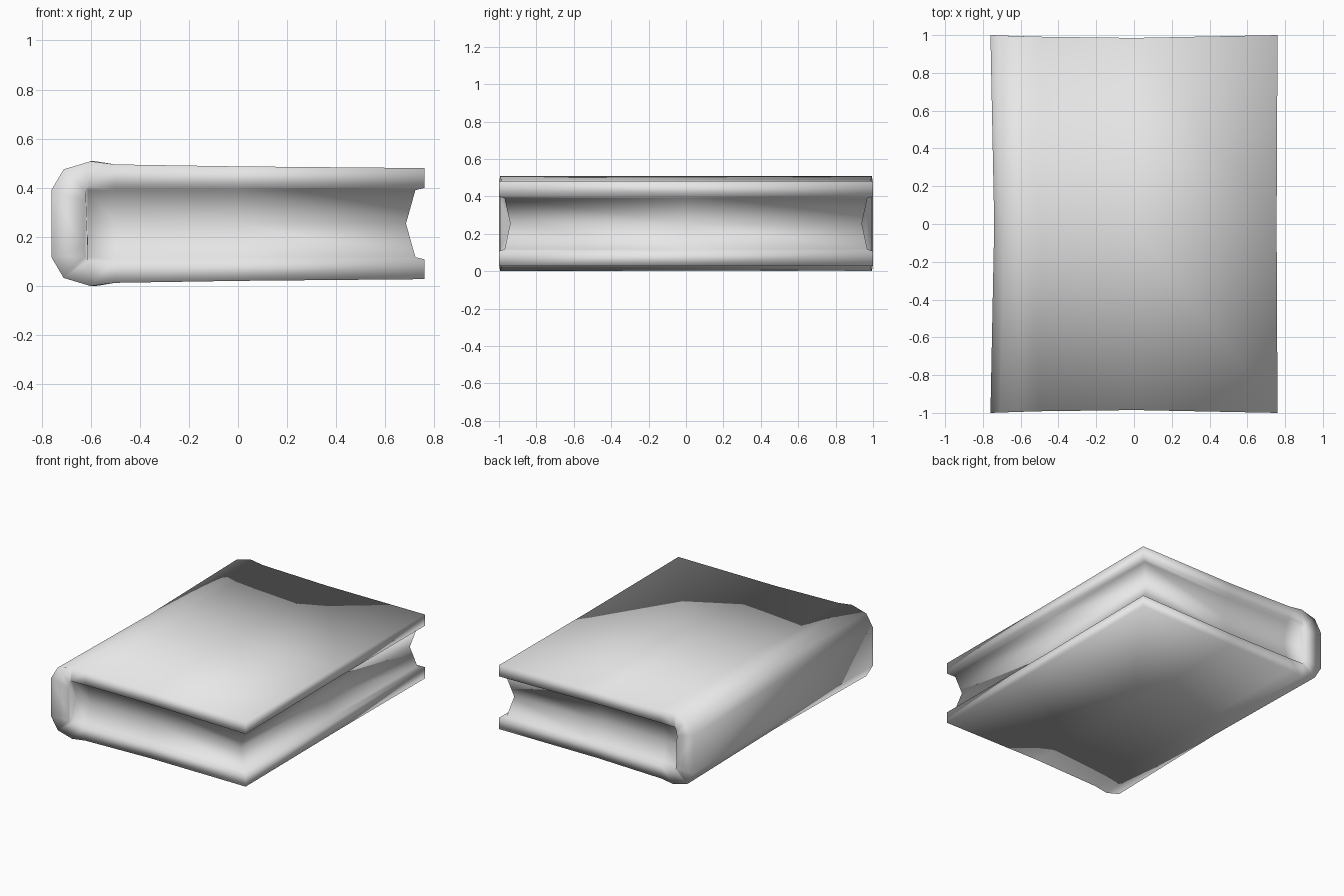
import bpy
import bmesh

cube = bpy.data.objects.get("Cube")
if cube:
    bpy.data.objects.remove(cube, do_unlink=True)

HEIGHT = 0.508

# Cover cross-section, upper half, fore edge to spine: outer x, z and inner x, z
upper = [(0.76, 0.48, 0.76, 0.40), (0, 0.487, 0, 0.402),
         (-0.5, 0.495, -0.5, 0.405), (-0.6, 0.508, -0.61, 0.405),
         (-0.71, 0.475, -0.62, 0.385), (-0.76, 0.39, -0.625, 0.35)]
section = upper + [(a, HEIGHT - b, c, HEIGHT - d) for a, b, c, d in reversed(upper)]
LAST = len(section) - 1
SIDES = (-1, 0, 1)

bm = bmesh.new()


def face(*points):
    bm.faces.new([bm.verts.new(p) for p in points])


def end_y(x):
    """Half length of the book; head and tail bow in slightly."""
    return 1 - 0.015 * (1 - (x / 0.76) ** 2)


def pinch(x, side):
    """The spine and fore edge bow in a little halfway along."""
    if side == 0:
        return x + 0.02 if x < -0.55 else x - 0.005 * (x > 0.7)
    return x


def outer(i, side):
    x, z = section[i][:2]
    return (pinch(x, side), side * end_y(x), z)


def inner(i, side):
    x, z = section[i][2:]
    return (pinch(x, side), side * end_y(x), z)


def page(i, side, level):
    """Page block point: levels run from cover lip to lip, hollow in the middle."""
    if level == 0:
        return inner(i, side)
    if level == 4:
        return inner(LAST - i, side)
    x, y, z = inner(i, side)
    depth = 2 if level == 2 else 1
    if i == 0:
        x -= 0.038 * depth
    z = (0.39, HEIGHT / 2, HEIGHT - 0.39)[level - 1]
    return (x, y - side * 0.03 * depth, z)


# Outside of the cover, boards and spine
for i in range(LAST):
    for a, b in zip(SIDES, SIDES[1:]):
        face(outer(i, a), outer(i + 1, a), outer(i + 1, b), outer(i, b))
    # Cover thickness at head and tail
    for s in (-1, 1):
        face(outer(i, s), outer(i + 1, s), inner(i + 1, s), inner(i, s))

# Cover thickness along the fore edge
for i in (0, LAST):
    for a, b in zip(SIDES, SIDES[1:]):
        face(outer(i, a), outer(i, b), inner(i, b), inner(i, a))

# Page block with its recessed lips
path = [(i, -1) for i in (3, 2, 1, 0)] + [(0, 0)] + [(i, 1) for i in (0, 1, 2, 3)]
for level in range(4):
    for p, q in zip(path, path[1:]):
        face(page(*p, level), page(*q, level), page(*q, level + 1), page(*p, level + 1))

# Inside of the spine, beyond the pages
for s in (-1, 1):
    face(*[inner(i, s) for i in range(3, LAST - 2)],
         *[page(3, s, level) for level in (3, 2, 1)])

bmesh.ops.remove_doubles(bm, verts=bm.verts, dist=0.0005)
bmesh.ops.recalc_face_normals(bm, faces=bm.faces)
for f in bm.faces:
    f.smooth = True

mesh = bpy.data.meshes.new("book")
bm.to_mesh(mesh)
bm.free()
book = bpy.data.objects.new("book", mesh)
bpy.context.collection.objects.link(book)

# Plain light grey
grey = bpy.data.materials.new("light_grey")
grey.use_nodes = True
colour = (0.8, 0.8, 0.8, 1)
grey.diffuse_color = colour
grey.node_tree.nodes["Principled BSDF"].inputs["Base Color"].default_value = colour
mesh.materials.append(grey)
